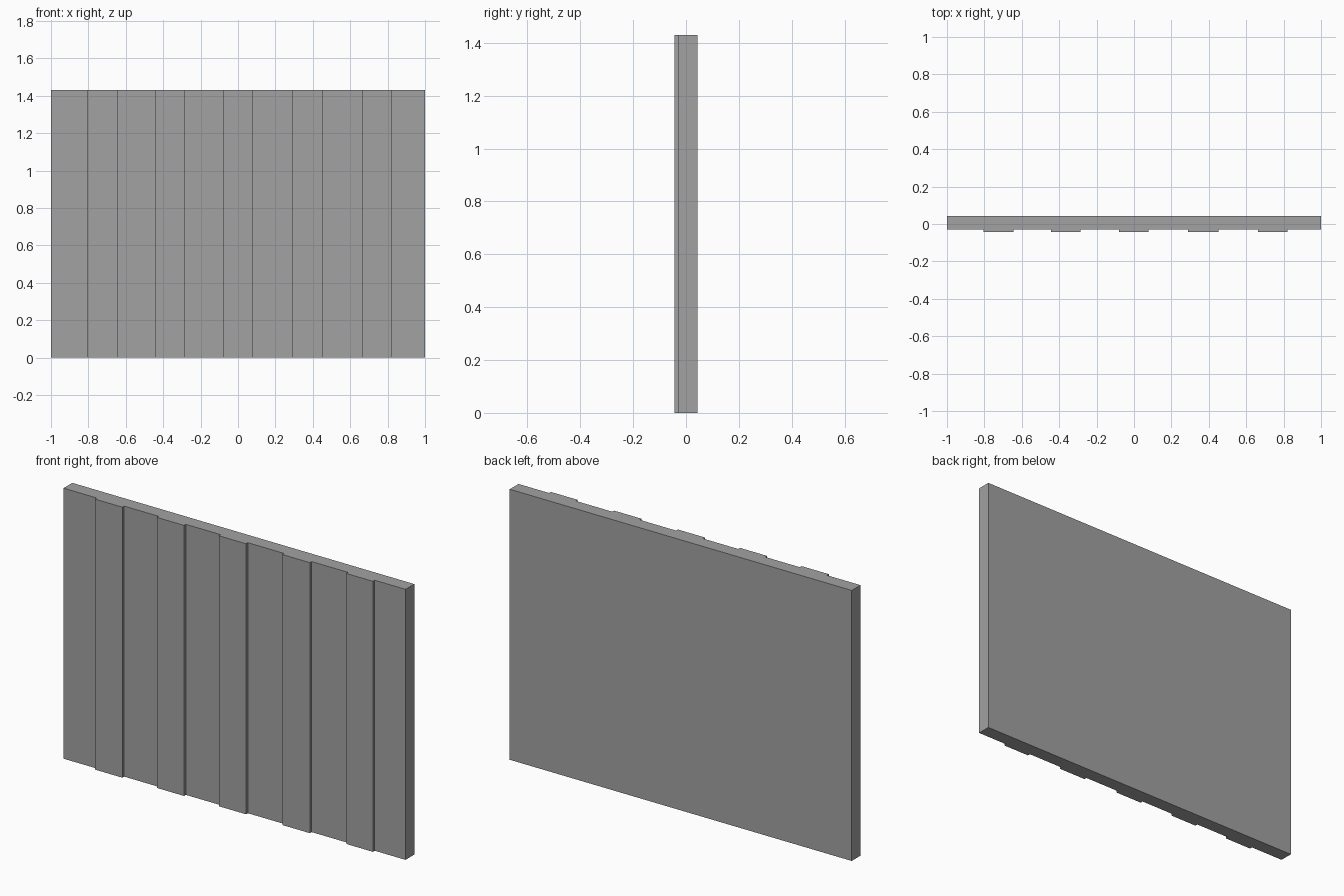
import bpy, bmesh

if "Cube" in bpy.data.objects:
    bpy.data.objects.remove(bpy.data.objects["Cube"])

HEIGHT = 1.43
BACK, FACE, RIB_FACE = 0.044, -0.029, -0.044
RIBS = [(-0.805, -0.645), (-0.443, -0.285), (-0.081, 0.078), (0.29, 0.451), (0.664, 0.82)]

# Plan outline of the wall panel: flat back, five shallow ribs along the front
outline = [(-1, FACE)]
for left, right in RIBS:
    outline += [(left, FACE), (left, RIB_FACE), (right, RIB_FACE), (right, FACE)]
outline += [(1, FACE), (1, BACK), (-1, BACK)]

# Extrude the outline to full height
bm = bmesh.new()
base = bm.faces.new([bm.verts.new((x, y, 0)) for x, y in outline])
extruded = bmesh.ops.extrude_face_region(bm, geom=[base], use_keep_orig=True)
top = [v for v in extruded["geom"] if isinstance(v, bmesh.types.BMVert)]
bmesh.ops.translate(bm, verts=top, vec=(0, 0, HEIGHT))
bmesh.ops.recalc_face_normals(bm, faces=bm.faces)

mesh = bpy.data.meshes.new("ribbed_wall_panel")
bm.to_mesh(mesh)
bm.free()
panel = bpy.data.objects.new("ribbed_wall_panel", mesh)
bpy.context.collection.objects.link(panel)

# Dark grey finish
grey = bpy.data.materials.new("dark_grey")
grey.diffuse_color = (0.36, 0.36, 0.36, 1)
grey.use_nodes = True
grey.node_tree.nodes["Principled BSDF"].inputs["Base Color"].default_value = grey.diffuse_color
mesh.materials.append(grey)
